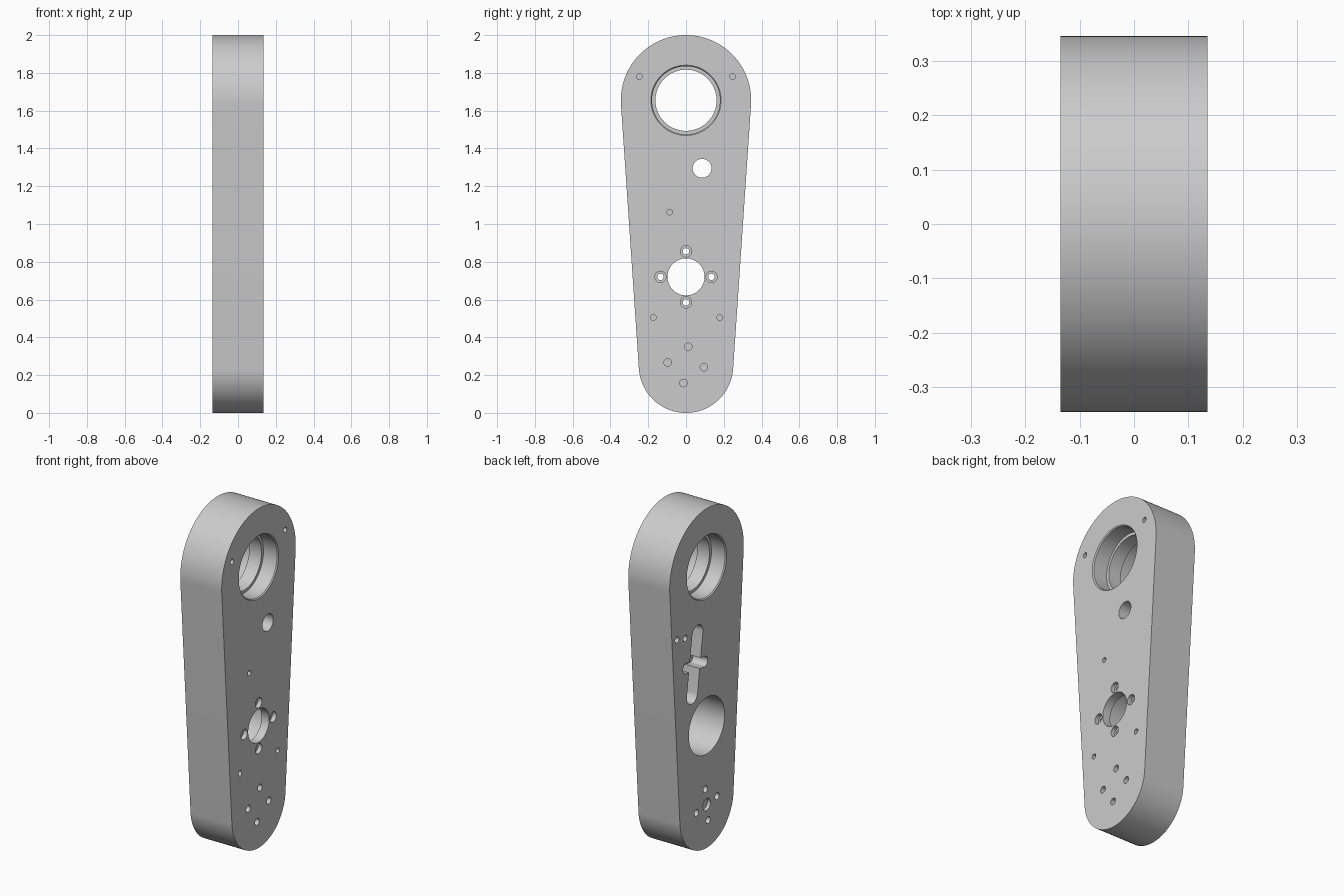
import bpy, bmesh
from math import acos, atan2, cos, sin, pi, radians, hypot

if "Cube" in bpy.data.objects:
    bpy.data.objects.remove(bpy.data.objects["Cube"], do_unlink=True)

HALF = 0.135    # half thickness of the plate
OUT = 0.16      # cutters start outside the faces

metal = bpy.data.materials.new("light grey metal")
metal.use_nodes = True
metal.diffuse_color = (0.6, 0.6, 0.6, 1)
metal.node_tree.nodes["Principled BSDF"].inputs["Base Color"].default_value = (0.6, 0.6, 0.6, 1)


def make_object(name, bm):
    bmesh.ops.recalc_face_normals(bm, faces=bm.faces)
    mesh = bpy.data.meshes.new(name)
    bm.to_mesh(mesh)
    bm.free()
    mesh.materials.append(metal)
    ob = bpy.data.objects.new(name, mesh)
    bpy.context.collection.objects.link(ob)
    return ob


def capsule(name, p, rp, q, rq, x0, x1, steps, bevel=0):
    """Prism along x whose outline wraps two circles in the y-z plane."""
    dy, dz = q[0] - p[0], q[1] - p[1]
    turn, a = atan2(dz, dy), acos((rp - rq) / hypot(dy, dz))
    outline = []
    for c, r, start, sweep in ((p, rp, turn + a, 2 * pi - 2 * a), (q, rq, turn - a, 2 * a)):
        for i in range(steps + 1):
            t = start + sweep * i / steps
            outline.append((c[0] + r * cos(t), c[1] + r * sin(t)))
    bm = bmesh.new()
    ends = [[bm.verts.new((x, y, z)) for y, z in outline] for x in (x0, x1)]
    caps = [bm.faces.new(ring) for ring in ends]
    n = len(outline)
    for i in range(n):
        j = (i + 1) % n
        bm.faces.new((ends[0][i], ends[0][j], ends[1][j], ends[1][i]))
    if bevel:
        rim = [e for f in caps for e in f.edges]
        bmesh.ops.bevel(bm, geom=rim, offset=bevel, segments=1, affect='EDGES')
    return make_object(name, bm)


def turned(name, y, z, profile, steps=32):
    """Solid of revolution about an x-parallel axis; profile is (x, radius)."""
    bm = bmesh.new()
    rings = []
    for x, r in profile:
        rings.append([bm.verts.new((x, y + r * cos(2 * pi * i / steps), z + r * sin(2 * pi * i / steps)))
                      for i in range(steps)])
    bm.faces.new(rings[0])
    bm.faces.new(rings[-1])
    for a, b in zip(rings, rings[1:]):
        for i in range(steps):
            j = (i + 1) % steps
            bm.faces.new((a[i], a[j], b[j], b[i]))
    return make_object(name, bm)


# Tapered plate with a small edge chamfer
body = capsule("arm_plate", (0, 0.25), 0.25, (0, 1.655), 0.345, -HALF, HALF, 64, 0.006)


def cut(cutter):
    cutter.hide_render = True
    mod = body.modifiers.new("cut", 'BOOLEAN')
    mod.operation = 'DIFFERENCE'
    mod.solver = 'EXACT'
    mod.object = cutter
    bpy.context.view_layer.objects.active = body
    bpy.ops.object.modifier_apply(modifier=mod.name)
    bpy.data.objects.remove(cutter, do_unlink=True)


def drill(y, z, r, side, depth, steps=24):
    """Blind hole from one face; side +1 or -1."""
    cut(turned("drill", y, z, [(side * OUT, r), (side * (HALF - depth), r)], steps))


# Bearing bore with an inner lip and chamfered mouths
lip, mouth = 0.04, HALF - 0.006
half = [(OUT, 0.186), (HALF, 0.186), (mouth, 0.18), (lip, 0.18), (lip, 0.162)]
cut(turned("bearing_bore", 0, 1.655, half + [(-x, r) for x, r in reversed(half)], 64))

# Motor seat: wide pocket at the back, narrower opening at the front
cut(turned("motor_bore", 0, 0.72, [(-OUT, 0.167), (0.085, 0.167), (0.085, 0.098), (OUT, 0.098)], 64))

# Counterbored motor screw holes
for k in range(4):
    t = k * pi / 2
    cut(turned("motor_screw", 0.135 * cos(t), 0.72 + 0.135 * sin(t),
               [(OUT, 0.03), (0.11, 0.03), (0.11, 0.017), (0, 0.017)], 24))

# Cable hole, tilted slot and cross slot in the back face
cut(turned("cable_hole", 0.085, 1.295, [(-OUT, 0.05), (OUT, 0.05)]))
cut(capsule("long_slot", (0.085, 1.295), 0.05, (0.135, 0.95), 0.05, -OUT, 0.02, 16))
cut(capsule("cross_slot", (0.02, 1.105), 0.03, (0.19, 1.13), 0.03, -OUT, -0.04, 16))
for y, z in ((0.276, 1.33), (0.2, 1.31)):
    drill(y, z, 0.018, -1, 0.08)

# Small blind holes in the front face
for y, z in ((-0.247, 1.78), (0.247, 1.78), (-0.087, 1.063), (-0.173, 0.505), (0.178, 0.505)):
    drill(y, z, 0.015, 1, 0.08)

# Lower mounting holes on both faces, with a shallow round recess at the back
for y, z in ((0.012, 0.35), (-0.097, 0.267), (0.095, 0.242), (-0.014, 0.158)):
    for side in (1, -1):
        drill(y, z, 0.02, side, 0.08)
drill(0, 0.255, 0.035, -1, 0.02)

# Smooth walls, sharp rims
bpy.ops.object.select_all(action='DESELECT')
body.select_set(True)
bpy.context.view_layer.objects.active = body
bpy.ops.object.shade_smooth_by_angle(angle=radians(25))
